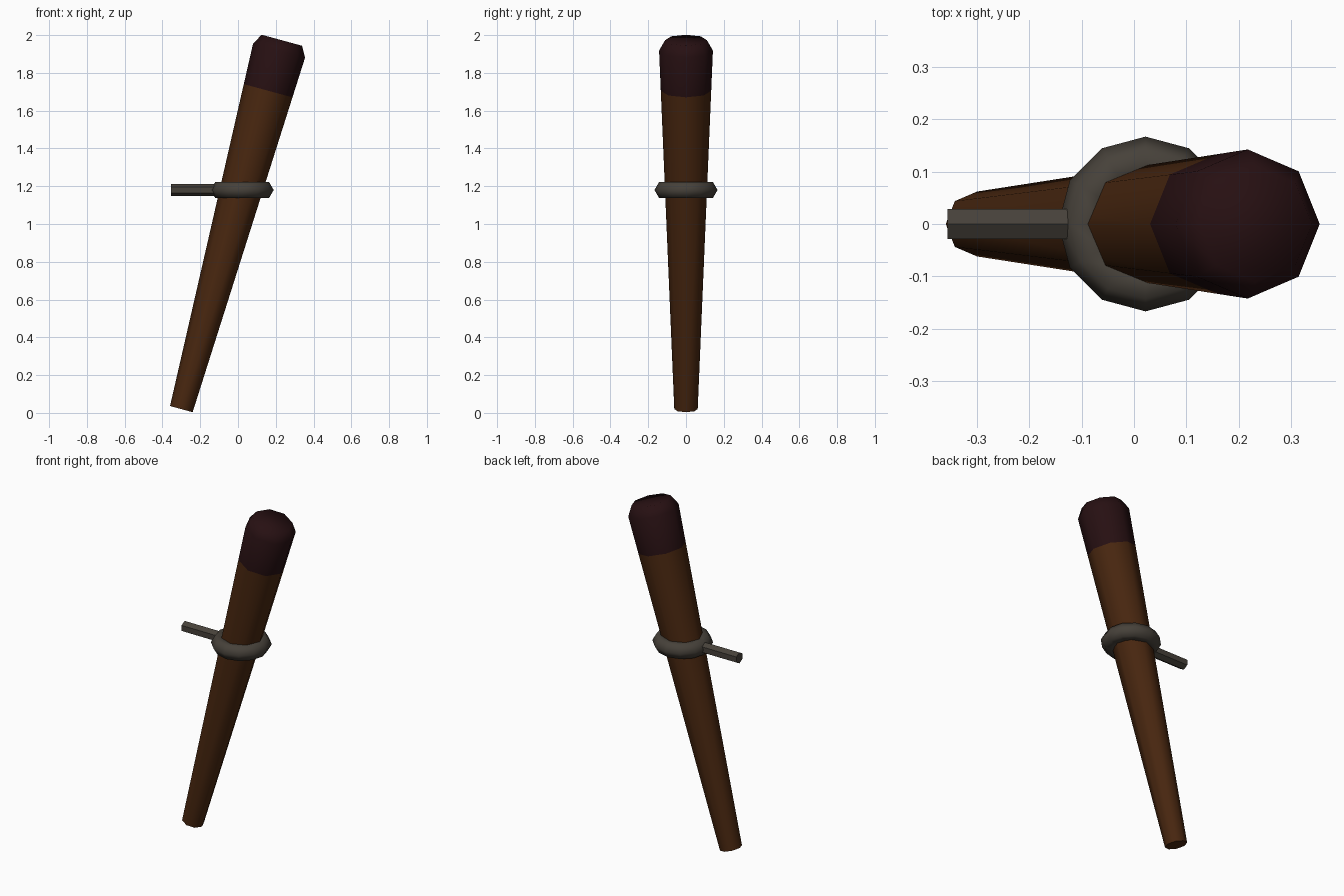
import bpy
import bmesh
from math import cos, sin, pi, radians

if "Cube" in bpy.data.objects:
    bpy.data.objects.remove(bpy.data.objects["Cube"], do_unlink=True)


def make_material(name, rgb):
    mat = bpy.data.materials.new(name)
    mat.use_nodes = True
    mat.diffuse_color = (*rgb, 1)
    shader = mat.node_tree.nodes["Principled BSDF"]
    shader.inputs["Base Color"].default_value = (*rgb, 1)
    shader.inputs["Roughness"].default_value = 0.9
    return mat


wood = make_material("brown wood", (0.066, 0.020, 0.005))
charred = make_material("dark red tip", (0.020, 0.005, 0.006))
metal = make_material("grey metal", (0.062, 0.053, 0.042))


def lathe(name, profile, sides, materials):
    """Closed turned solid from (radius, height) points along local z."""
    bm = bmesh.new()
    rings = [[bm.verts.new((r * cos(2 * pi * i / sides), r * sin(2 * pi * i / sides), h))
              for i in range(sides)] for r, h in profile]
    for low, high in zip(rings, rings[1:]):
        for i in range(sides):
            j = (i + 1) % sides
            bm.faces.new((low[i], low[j], high[j], high[i]))
    bm.faces.new(rings[0][::-1])
    bm.faces.new(rings[-1])
    mesh = bpy.data.meshes.new(name)
    bm.to_mesh(mesh)
    bm.free()
    obj = bpy.data.objects.new(name, mesh)
    bpy.context.collection.objects.link(obj)
    for mat in materials:
        mesh.materials.append(mat)
    return obj


def smooth(obj, degrees):
    bpy.ops.object.select_all(action="DESELECT")
    obj.select_set(True)
    bpy.context.view_layer.objects.active = obj
    bpy.ops.object.shade_smooth_by_angle(angle=radians(degrees))


# Tapered, leaning shaft with a chamfered dark tip
tip_start = 1.747
shaft = lathe("torch_shaft",
              [(0.062, 0), (0.1335, tip_start), (0.1425, 1.967), (0.111, 2.024)],
              8, [wood, charred])
for face in shaft.data.polygons:
    face.material_index = int(face.center.z > tip_start)
shaft.location = (-0.30, 0, 0.02)
shaft.rotation_euler.y = radians(15.25)
smooth(shaft, 65)

# Level ring holding the shaft
bpy.ops.mesh.primitive_torus_add(major_segments=12, minor_segments=6,
                                 major_radius=0.1185, minor_radius=0.0485,
                                 location=(0.022, 0, 1.18))
ring = bpy.context.object
ring.name = "holder_ring"
ring.data.materials.append(metal)
smooth(ring, 65)

# Hexagonal wall bar reaching into the ring
bar = lathe("wall_bar", [(0.033, 0), (0.033, 0.255)], 6, [metal])
bar.location = (-0.356, 0, 1.18)
bar.rotation_euler.y = radians(90)
